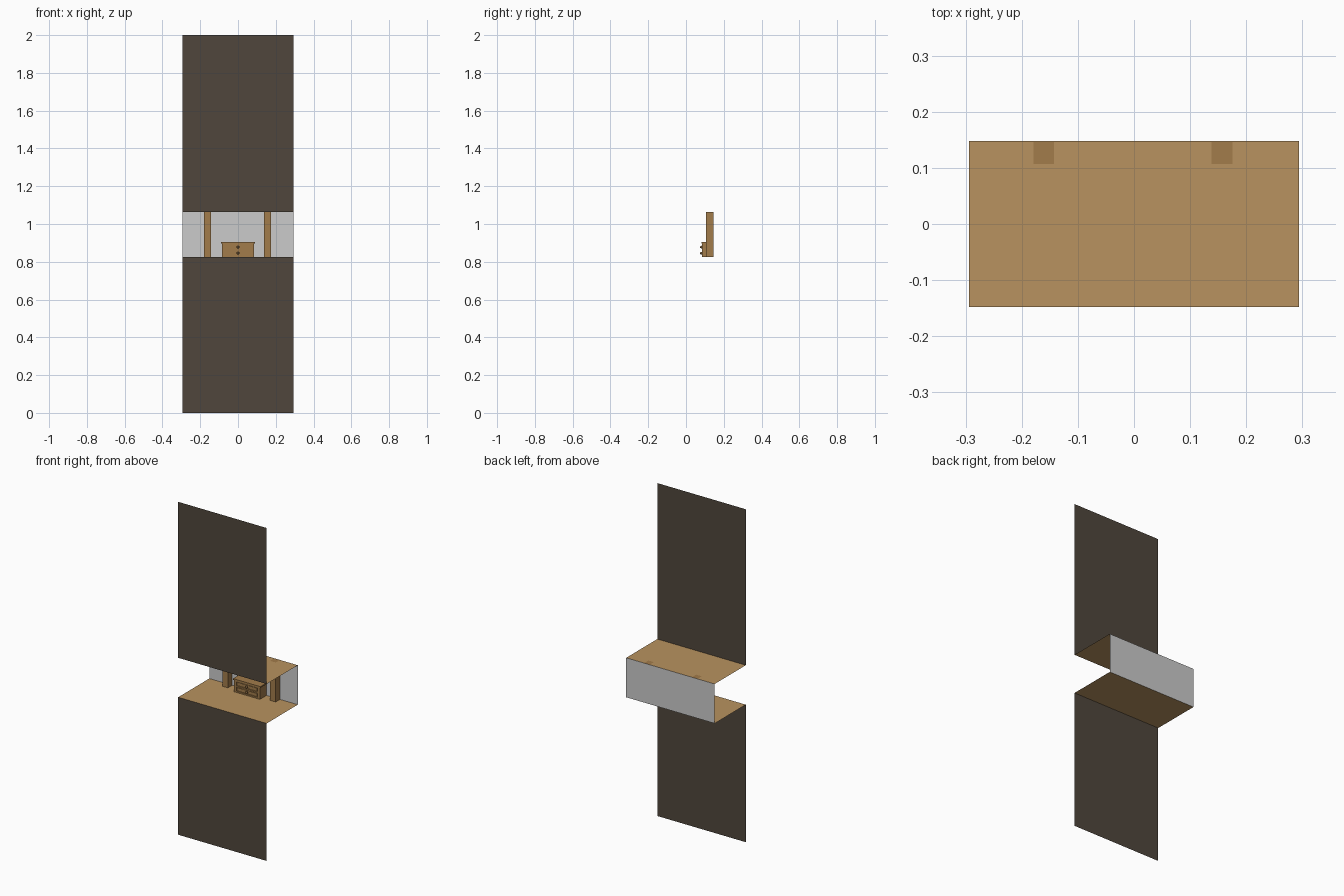
import bpy
from math import radians

if "Cube" in bpy.data.objects:
    bpy.data.objects.remove(bpy.data.objects["Cube"])

W, D = 0.294, 0.1475          # half width, half depth
Z0, Z1, TOP = 0.826, 1.063, 2.0  # niche floor, niche ceiling, full height


def material(name, rgb):
    m = bpy.data.materials.new(name)
    m.diffuse_color = (*rgb, 1)
    m.use_nodes = True
    m.node_tree.nodes["Principled BSDF"].inputs["Base Color"].default_value = m.diffuse_color
    return m


dark = material("dark_panel", (0.08, 0.062, 0.045))
wood = material("light_wood", (0.48, 0.29, 0.115))
brown = material("brown_wood", (0.36, 0.20, 0.07))
knob_mat = material("knob_brown", (0.20, 0.11, 0.04))


def finish(name, mat):
    ob = bpy.context.object
    ob.name = name
    if mat:
        ob.data.materials.append(mat)
    return ob


def sheet(name, size, loc, upright, mat):
    """Thin-less sheet, flat or upright facing the front."""
    bpy.ops.mesh.primitive_plane_add(size=1, location=loc)
    ob = finish(name, mat)
    ob.scale = (size[0], size[1], 1)
    if upright:
        ob.rotation_euler.x = radians(90)
    return ob


def box(name, x, y, z, mat):
    """Box from (min, max) ranges."""
    mid = [(a + b) / 2 for a, b in (x, y, z)]
    bpy.ops.mesh.primitive_cube_add(size=1, location=mid)
    ob = finish(name, mat)
    ob.scale = [b - a for a, b in (x, y, z)]
    return ob


# Front panels below and above the niche
sheet("lower_panel", (2 * W, Z0), (0, -D, Z0 / 2), True, dark)
sheet("upper_panel", (2 * W, TOP - Z1), (0, -D, (Z1 + TOP) / 2), True, dark)

# Niche floor, ceiling and grey back pane
sheet("niche_floor", (2 * W, 2 * D), (0, 0, Z0), False, wood)
sheet("niche_ceiling", (2 * W, 2 * D), (0, 0, Z1), False, wood)
sheet("back_pane", (2 * W, Z1 - Z0), (0, D, (Z0 + Z1) / 2), True, None)

# Square posts
B = D - 0.001
for side, x in (("left", -0.161), ("right", 0.157)):
    box(side + "_post", (x - 0.0185, x + 0.0185), (0.107, B), (Z0, Z1), brown)

# Drawer chest: body, overhanging top, frame rails and recessed drawers
F = 0.085
box("chest_body", (-0.086, 0.086), (F + 0.006, B), (Z0, 0.899), brown)
box("chest_top", (-0.091, 0.091), (F - 0.003, B), (0.897, 0.905), brown)
for side, s in (("left", -1), ("right", 1)):
    xs = sorted((s * 0.070, s * 0.086))
    box(side + "_chest_stile", xs, (F, F + 0.006), (Z0, 0.897), brown)
for i, (a, b) in enumerate(((Z0, 0.834), (0.858, 0.866), (0.890, 0.897))):
    box(f"chest_rail_{i}", (-0.07, 0.07), (F, F + 0.006), (a, b), brown)
for i, z in enumerate((0.846, 0.878)):
    box(f"drawer_{i}", (-0.066, 0.066), (F + 0.002, F + 0.008),
        (z - 0.009, z + 0.009), brown)
    # Round knob
    bpy.ops.mesh.primitive_uv_sphere_add(segments=12, ring_count=8, radius=0.007,
                                         location=(0, F - 0.004, z))
    finish(f"drawer_knob_{i}", knob_mat)
    bpy.ops.object.shade_smooth_by_angle()
